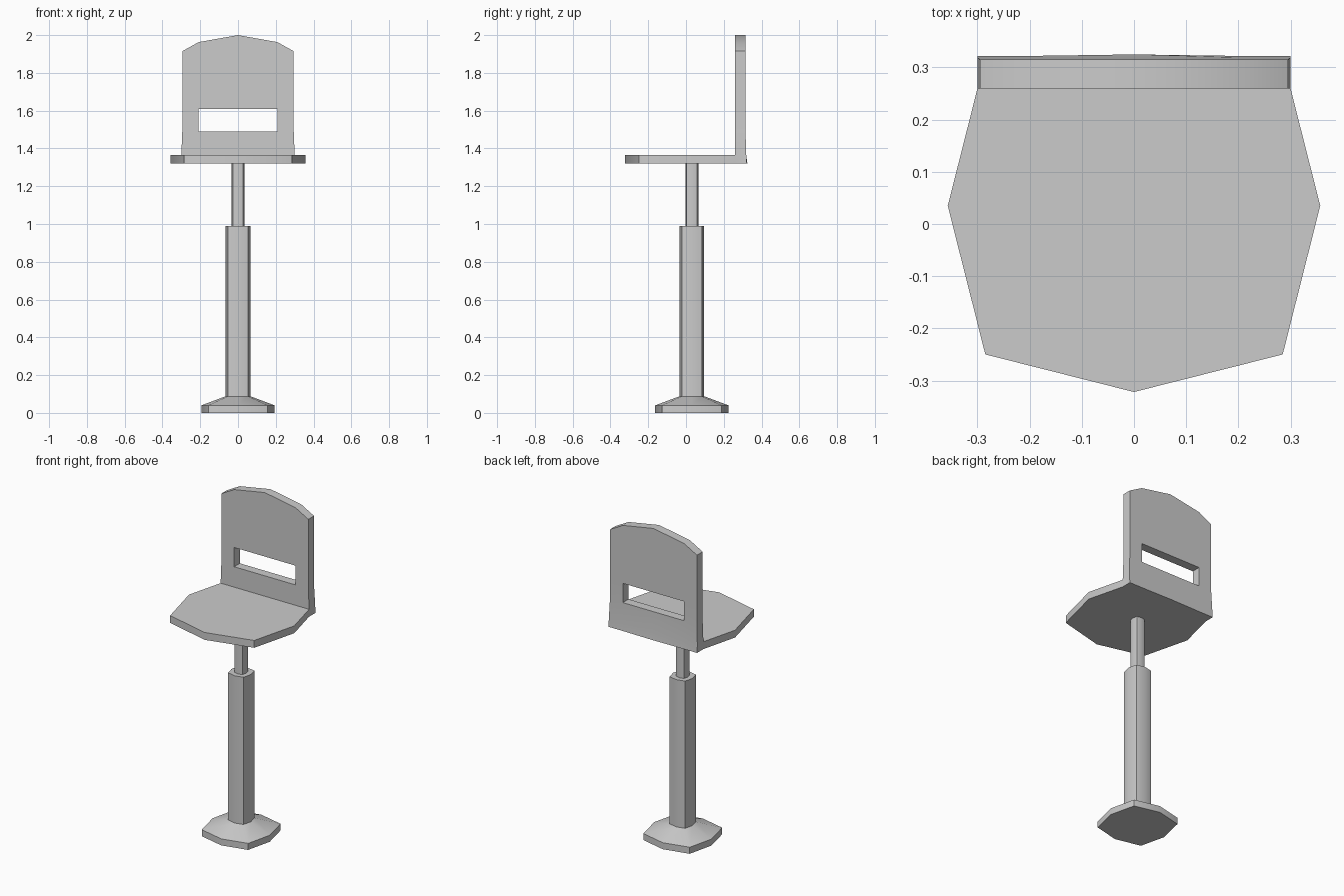
import bpy, bmesh, math

if "Cube" in bpy.data.objects:
    bpy.data.objects.remove(bpy.data.objects["Cube"])


def make_object(name, faces):
    """Build a welded mesh from faces given as lists of coordinates."""
    bm = bmesh.new()
    for f in faces:
        bm.faces.new([bm.verts.new(p) for p in f])
    bmesh.ops.remove_doubles(bm, verts=bm.verts[:], dist=1e-4)
    bmesh.ops.recalc_face_normals(bm, faces=bm.faces[:])
    mesh = bpy.data.meshes.new(name)
    bm.to_mesh(mesh)
    bm.free()
    ob = bpy.data.objects.new(name, mesh)
    bpy.context.collection.objects.link(ob)
    bpy.ops.object.select_all(action='DESELECT')
    ob.select_set(True)
    bpy.context.view_layer.objects.active = ob
    bpy.ops.object.shade_smooth_by_angle(angle=math.radians(35))
    return ob


def ring(r, z, cy=0.031):
    """Eight-sided rounded square."""
    k = 0.81 * r
    return [(x, y + cy, z) for x, y in
            [(r, 0), (k, k), (0, r), (-k, k), (-r, 0), (-k, -k), (0, -r), (k, -k)]]


def band(a, b, closed=True):
    n = len(a)
    return [[a[i], a[(i + 1) % n], b[(i + 1) % n], b[i]]
            for i in range(n if closed else n - 1)]


# Pedestal: flared foot, thick column and thin pole
rings = [ring(r, z) for r, z in
         [(0.194, 0), (0.194, 0.04), (0.065, 0.088), (0.065, 0.99), (0.034, 0.99), (0.034, 1.325)]]
faces = [rings[0], rings[-1]]
for lower, upper in zip(rings, rings[1:]):
    faces += band(lower, upper)
make_object("pedestal", faces)

# Backrest grid: columns across x, rows up z
Z0, Z1, YF = 1.32, 1.365, 0.26
COLS = [-0.295, -0.208, 0, 0.208, 0.295]
TOP = [1.915, 1.963, 2.0, 1.963, 1.915]
rows = [[Z0] * 5, [Z1] * 5, [1.49] * 5, [1.608] * 5, TOP]
back_y = [0.322, 0.319, 0.315, 0.315, 0.315]


def grid_point(r, c, back):
    x = COLS[c] * (1.017 if r < 2 and c in (0, 4) else 1)
    y = back_y[r] + (0.003 if r == 0 and c == 2 else 0) if back else YF
    return (x, y, rows[r][c])


cells = {(r, c) for r in range(4) for c in range(4) if not (r == 2 and c in (1, 2))}
faces = []
for r, c in cells:
    corners = [(r, c), (r, c + 1), (r + 1, c + 1), (r + 1, c)]
    neighbours = [(r - 1, c), (r, c + 1), (r + 1, c), (r, c - 1)]
    faces.append([grid_point(*p, True) for p in corners])
    if r > 0:
        faces.append([grid_point(*p, False) for p in corners])
    for i, nb in enumerate(neighbours):
        if nb not in cells:
            p, q = corners[i], corners[(i + 1) % 4]
            faces.append([grid_point(*p, False), grid_point(*q, False),
                          grid_point(*q, True), grid_point(*p, True)])

# Seat plate joined to the foot of the backrest
front = [(-0.357, 0.035), (-0.285, -0.25), (0, -0.322), (0.285, -0.25), (0.357, 0.035)]
plates = []
for r, z in ((0, Z0), (1, Z1)):
    joint = [grid_point(r, c, False) for c in range(5)]
    edge = [joint[0]] + [(x, y, z) for x, y in front] + [joint[4]]
    plates.append(edge)
    faces.append(edge + joint[3:0:-1])
faces += band(*plates, closed=False)
make_object("seat_and_backrest", faces)
